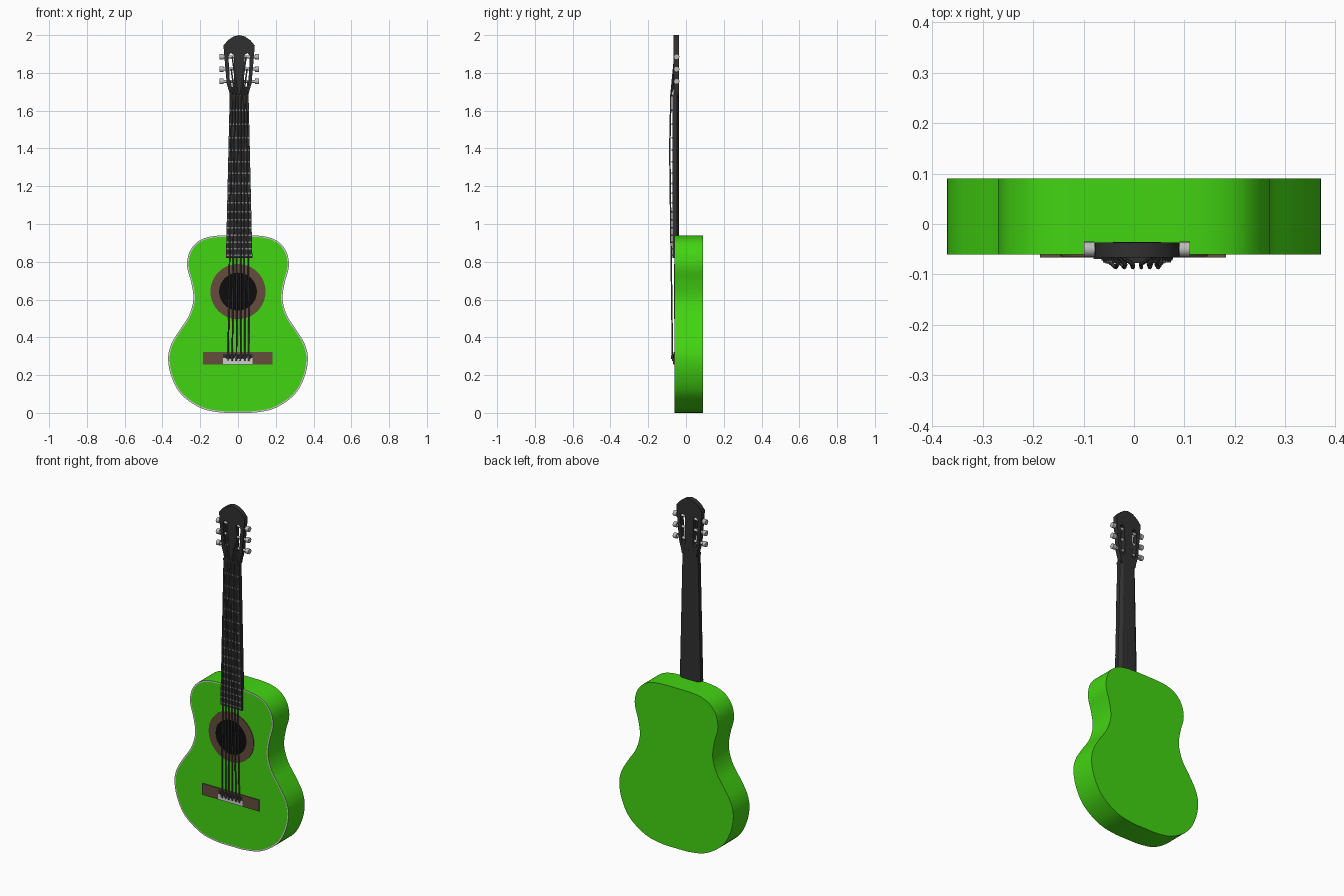
import bpy, bmesh, math
from mathutils import Vector, Matrix

if "Cube" in bpy.data.objects:
    bpy.data.objects.remove(bpy.data.objects["Cube"])


def material(name, rgb):
    m = bpy.data.materials.new(name)
    m.diffuse_color = (*rgb, 1)
    m.use_nodes = True
    m.node_tree.nodes["Principled BSDF"].inputs["Base Color"].default_value = m.diffuse_color
    return m


GREEN = material("green_lacquer", (0.055, 0.66, 0.006))
BLACK = material("black_wood", (0.03, 0.03, 0.03))
BROWN = material("brown_wood", (0.13, 0.075, 0.046))
WHITE = material("light_plastic", (0.62, 0.62, 0.62))
METAL = material("peg_metal", (0.50, 0.50, 0.50))
FRET = material("fret_metal", (0.25, 0.25, 0.25))
STRING = material("string_grey", (0.085, 0.085, 0.085))
HOLE = material("hole_black", (0.004, 0.004, 0.004))
CX = 0.006  # neck axis


def finish(name, bm, *mats, smooth=False):
    bmesh.ops.recalc_face_normals(bm, faces=bm.faces)
    me = bpy.data.meshes.new(name)
    bm.to_mesh(me)
    bm.free()
    ob = bpy.data.objects.new(name, me)
    bpy.context.collection.objects.link(ob)
    for m in mats:
        me.materials.append(m)
    if smooth:
        bpy.ops.object.select_all(action='DESELECT')
        ob.select_set(True)
        bpy.context.view_layer.objects.active = ob
        bpy.ops.object.shade_smooth_by_angle(angle=math.radians(35))
    return ob


def box(name, x, y, z, mat):
    bm = bmesh.new()
    bmesh.ops.create_cube(bm, size=1)
    for v in bm.verts:
        v.co = Vector([(a + b) / 2 + c * (b - a) for c, (a, b) in zip(v.co, (x, y, z))])
    return finish(name, bm, mat)


def rod(name, a, b, r, mat, sides=16):
    a, b = Vector(a), Vector(b)
    d = b - a
    bm = bmesh.new()
    bmesh.ops.create_cone(bm, cap_ends=True, segments=sides, radius1=r, radius2=r, depth=d.length,
                          matrix=Matrix.Translation((a + b) / 2) @ d.to_track_quat('Z', 'Y').to_matrix().to_4x4())
    return finish(name, bm, mat, smooth=True)


def loft(name, sections, mat):
    """Join equal-sized closed sections given as lists of points."""
    bm = bmesh.new()
    rows = [[bm.verts.new(p) for p in s] for s in sections]
    n = len(rows[0])
    for a, b in zip(rows, rows[1:]):
        for i in range(n):
            j = (i + 1) % n
            bm.faces.new((a[i], a[j], b[j], b[i]))
    bm.faces.new(rows[0])
    bm.faces.new(rows[-1])
    return finish(name, bm, mat)


def plate(name, loops, y0, y1, mat):
    """Flat plate in XZ with holes, from filled 2D outlines."""
    cu = bpy.data.curves.new(name, 'CURVE')
    cu.dimensions, cu.fill_mode, cu.extrude = '2D', 'BOTH', (y1 - y0) / 2
    for loop in loops:
        sp = cu.splines.new('POLY')
        sp.points.add(len(loop) - 1)
        for p, (x, z) in zip(sp.points, loop):
            p.co = (x, z, 0, 1)
        sp.use_cyclic_u = True
    tmp = bpy.data.objects.new(name + "_outline", cu)
    bpy.context.collection.objects.link(tmp)
    me = bpy.data.meshes.new_from_object(tmp.evaluated_get(bpy.context.evaluated_depsgraph_get()))
    bpy.data.objects.remove(tmp)
    bm = bmesh.new()
    bm.from_mesh(me)
    bmesh.ops.remove_doubles(bm, verts=bm.verts, dist=1e-5)
    for v in bm.verts:
        v.co = Vector((v.co.x, (y0 + y1) / 2 - v.co.z, v.co.y))
    return finish(name, bm, mat)


def catmull(pts, steps):
    out, n = [], len(pts)
    for i in range(n):
        a, b, c, d = (Vector(pts[(i + k) % n]) for k in (-1, 0, 1, 2))
        for s in range(steps):
            t = s / steps
            out.append(0.5 * (2 * b + (c - a) * t + (2 * a - 5 * b + 4 * c - d) * t * t
                              + (3 * b - a - 3 * c + d) * t ** 3))
    return out


def circle(r, z, n=48):
    return [(r * math.cos(2 * math.pi * i / n), z + r * math.sin(2 * math.pi * i / n)) for i in range(n)]


# Body: mirrored smooth outline, with a pale binding inset on the front
half = [(0.10, 0.003), (0.20, 0.027), (0.30, 0.097), (0.352, 0.19), (0.37, 0.285), (0.355, 0.36),
        (0.315, 0.43), (0.265, 0.505), (0.24, 0.575), (0.237, 0.63), (0.25, 0.70), (0.267, 0.76),
        (0.268, 0.81), (0.25, 0.865), (0.205, 0.912), (0.13, 0.936)]
outline = catmull([(0, 0.0)] + half + [(0, 0.94)] + [(-x, z) for x, z in reversed(half)], 5)
bm = bmesh.new()
front = bm.faces.new([bm.verts.new((x, -0.06, z)) for x, z in outline])
ext = bmesh.ops.extrude_face_region(bm, geom=[front], use_keep_orig=True)
for v in (g for g in ext["geom"] if isinstance(g, bmesh.types.BMVert)):
    v.co.y = 0.09
bmesh.ops.recalc_face_normals(bm, faces=bm.faces)
front = min(bm.faces, key=lambda f: f.calc_center_median().y)
for f in bmesh.ops.inset_region(bm, faces=[front], thickness=0.008)["faces"]:
    f.material_index = 1
finish("body", bm, GREEN, WHITE, smooth=True)

# Sound hole and rosette
plate("rosette", [circle(0.146, 0.642), circle(0.1, 0.642)], -0.064, -0.058, BROWN)
plate("sound_hole", [circle(0.101, 0.642)], -0.062, -0.058, HOLE)

# Bridge with saddle and tie block
box("bridge", (-0.186, 0.182), (-0.066, -0.058), (0.256, 0.322), BROWN)
box("saddle", (-0.08, 0.077), (-0.069, -0.06), (0.258, 0.29), WHITE)
box("tie_block", (-0.08, 0.077), (-0.068, -0.06), (0.29, 0.311), BLACK)


# Neck with chamfered back, and tapering fingerboard
def half_width(z):
    return 0.07 + (z - 0.82) / 0.86 * (0.05 - 0.07)


def neck_section(z):
    w = half_width(z)
    return [(CX + sx * w, y, z) for sx, y in ((-1, -0.06), (1, -0.06), (1, -0.048), (0.7, -0.036),
                                              (-0.7, -0.036), (-1, -0.048))]


def board_section(z):
    w = half_width(z)
    return [(CX + sx * w, y, z) for sx, y in ((-1, -0.072), (1, -0.072), (1, -0.058), (-1, -0.058))]


loft("neck", [neck_section(0.92), neck_section(1.70)], BLACK)
loft("fingerboard", [board_section(0.82), board_section(1.68)], BLACK)
for n in range(1, 17):
    z = 0.28 + 1.4 * 2 ** (-n / 12)
    w = half_width(z) - 0.002
    box("fret", (CX - w, CX + w), (-0.076, -0.07), (z - 0.004, z + 0.004), FRET)
box("nut", (CX - 0.05, CX + 0.05), (-0.077, -0.055), (1.674, 1.686), BLACK)

# Slotted headstock
side = [(0.047, 1.67), (0.053, 1.70), (0.066, 1.745), (0.075, 1.85), (0.083, 1.945), (0.06, 1.972), (0.03, 1.993)]
edge = [(CX + x, z) for x, z in side] + [(CX, 2.0)] + [(CX - x, z) for x, z in reversed(side)]
slots = [[(CX + s * x, z) for x, z in ((0.026, 1.735), (0.036, 1.725), (0.048, 1.735), (0.057, 1.89),
                                       (0.045, 1.905), (0.028, 1.895))] for s in (-1, 1)]
plate("headstock", [edge] + slots, -0.066, -0.037, BLACK)

# Tuning pegs: post through the slot and a knob outside
PEG_Z = (1.755, 1.82, 1.885)
for s in (-1, 1):
    for z in PEG_Z:
        rod("peg_post", (CX + s * 0.02, -0.051, z), (CX + s * 0.09, -0.051, z), 0.008, METAL)
        rod("peg_knob", (CX + s * 0.084, -0.05, z), (CX + s * 0.105, -0.05, z), 0.015, METAL)

# Strings: bridge to nut, then to the peg posts
for i in range(6):
    s = -1 if i < 3 else 1
    k = i if i < 3 else 5 - i
    t = (i - 2.5) / 2.5
    path = [(0.002 + 0.055 * t, -0.071, 0.275), (0.003 + 0.055 * t, -0.072, 0.32),
            (CX + 0.042 * t, -0.086, 1.40), (CX + 0.038 * t, -0.080, 1.68),
            (CX + s * (0.047 - 0.005 * k), -0.060, PEG_Z[k])]
    cu = bpy.data.curves.new("string", 'CURVE')
    cu.dimensions, cu.bevel_depth, cu.bevel_resolution, cu.use_fill_caps = '3D', 0.004, 1, True
    sp = cu.splines.new('POLY')
    sp.points.add(len(path) - 1)
    for p, co in zip(sp.points, path):
        p.co = (*co, 1)
    cu.materials.append(STRING)
    bpy.context.collection.objects.link(bpy.data.objects.new("string", cu))
    rod("string_knot", (path[0][0], -0.071, 0.285), (path[0][0], -0.071, 0.305), 0.008, STRING, 8)
